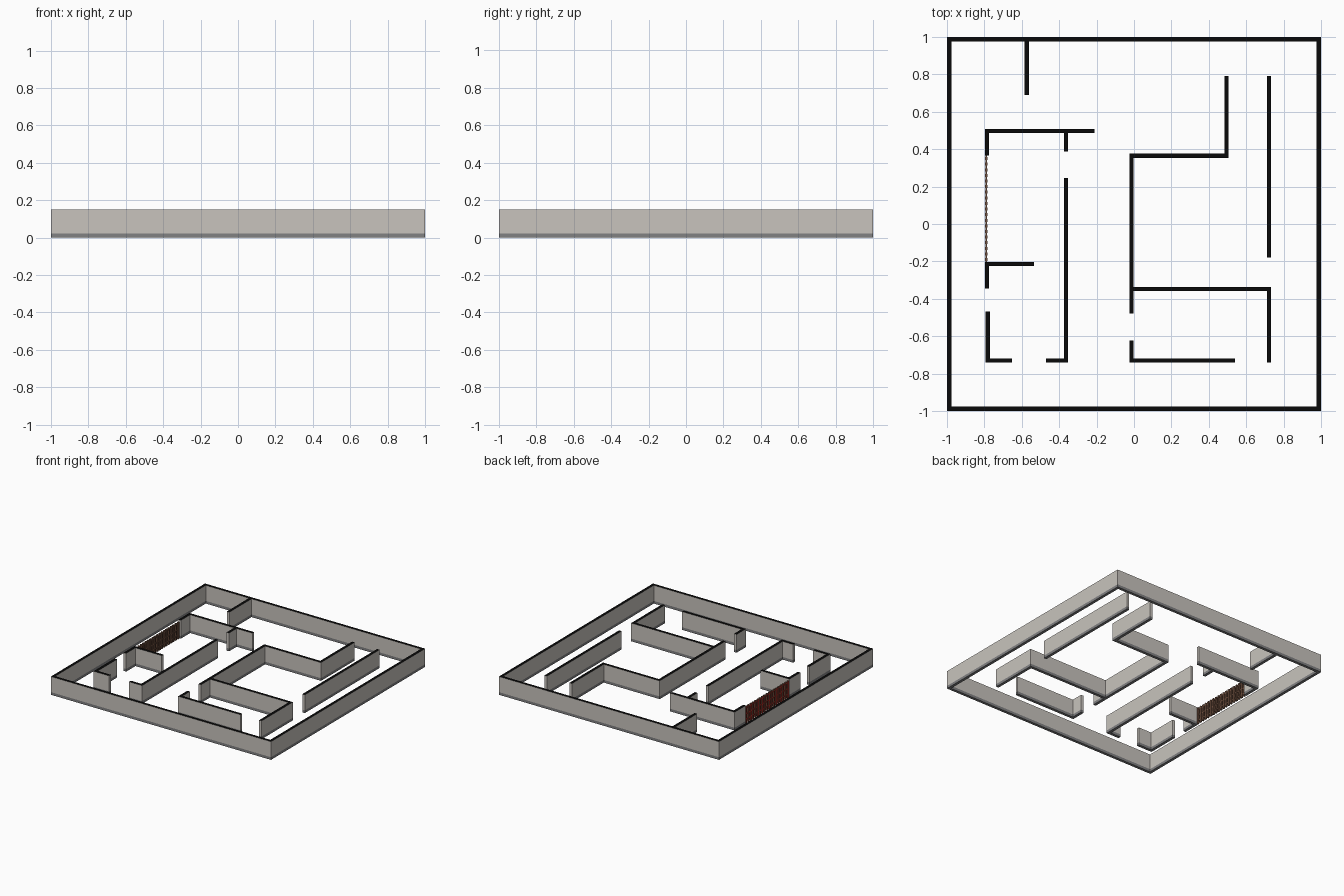
import bpy, bmesh
from mathutils import Vector

if "Cube" in bpy.data.objects:
    bpy.data.objects.remove(bpy.data.objects["Cube"])

H, BASE, T = 0.15, 0.022, 0.023   # wall height, skirting height, thickness


def material(name, rgb):
    m = bpy.data.materials.new(name)
    m.diffuse_color = (*rgb, 1)
    m.use_nodes = True
    m.node_tree.nodes["Principled BSDF"].inputs["Base Color"].default_value = m.diffuse_color
    return m


plaster = material("warm grey plaster", (0.58, 0.55, 0.51))
skirting = material("grey skirting", (0.22, 0.22, 0.225))
cap = material("black cap", (0.003, 0.003, 0.003))
red = material("red paint", (0.45, 0.03, 0.02))
brown = material("brown wood", (0.16, 0.08, 0.05))


def finish(name, bm, mats):
    bmesh.ops.recalc_face_normals(bm, faces=bm.faces)
    me = bpy.data.meshes.new(name)
    bm.to_mesh(me)
    bm.free()
    for m in mats:
        me.materials.append(m)
    ob = bpy.data.objects.new(name, me)
    bpy.context.collection.objects.link(ob)
    return ob


def wall(name, path, closed=False):
    """Mitred wall along a centre line: skirting band, plaster, black top."""
    pts = [Vector(p) for p in path]
    n = len(pts)
    bm = bmesh.new()
    rings = []
    for i, p in enumerate(pts):
        a = (p - pts[i - 1]).normalized() if closed or i > 0 else None
        b = (pts[(i + 1) % n] - p).normalized() if closed or i < n - 1 else None
        a, b = a or b, b or a
        na, nb = Vector((-a.y, a.x)), Vector((-b.y, b.x))
        off = (na + nb) * (T / 2) / (1 + na.dot(nb))
        sides = [(p + off, z) for z in (0, BASE, H)]
        sides += [(p - off, z) for z in (H, BASE, 0)]
        rings.append([bm.verts.new((q.x, q.y, z)) for q, z in sides])
    mat_of = (1, 0, 2, 0, 1, 1)
    for i in range(n if closed else n - 1):
        r, s = rings[i], rings[(i + 1) % n]
        for k in range(6):
            j = (k + 1) % 6
            f = bm.faces.new((r[k], r[j], s[j], s[k]))
            f.material_index = mat_of[k]
    if not closed:
        for r in (rings[0], rings[-1]):
            bm.faces.new((r[0], r[1], r[4], r[5])).material_index = 1
            bm.faces.new((r[1], r[2], r[3], r[4])).material_index = 0
    return finish(name, bm, (plaster, skirting, cap))


# Outer enclosure
e = 1 - T / 2
wall("outer_wall", [(-e, -e), (e, -e), (e, e), (-e, e)], closed=True)

# Inner partitions (centre lines)
wall("north_stub", [(-0.573, 0.98), (-0.573, 0.69)])
wall("west_room_north", [(-0.786, 0.365), (-0.786, 0.497), (-0.21, 0.497)])
wall("west_room_door_stub", [(-0.364, 0.487), (-0.364, 0.388)])
wall("west_room_east", [(-0.364, 0.245), (-0.364, -0.73), (-0.47, -0.73)])
wall("west_room_divider", [(-0.535, -0.214), (-0.786, -0.214), (-0.786, -0.345)])
wall("west_room_corner", [(-0.782, -0.467), (-0.782, -0.73), (-0.652, -0.73)])
wall("centre_wall", [(-0.013, -0.478), (-0.013, 0.365), (0.495, 0.365), (0.495, 0.79)])
wall("east_wall", [(0.722, 0.79), (0.722, -0.18)])
wall("south_room_north", [(-0.002, -0.348), (0.722, -0.348), (0.722, -0.74)])
wall("south_room_corner", [(-0.013, -0.622), (-0.013, -0.73), (0.54, -0.73)])


# Slatted fence between the two west room walls
def add_box(bm, lo, hi):
    vs = bmesh.ops.create_cube(bm, size=1)["verts"]
    for v in vs:
        v.co = Vector([lo[i] if v.co[i] < 0 else hi[i] for i in range(3)])


bm = bmesh.new()
y0, y1, count = -0.205, 0.365, 19
step = (y1 - y0) / count
for i in range(count):
    y = y0 + (i + 0.5) * step
    add_box(bm, (-0.796, y - 0.008, 0), (-0.784, y + 0.008, 0.138))
for z in (0.03, 0.075, 0.125):
    add_box(bm, (-0.793, y0, z - 0.005), (-0.787, y1, z + 0.005))
bm.normal_update()
for f in bm.faces:      # red outside, brown elsewhere
    f.material_index = 0 if f.normal.x < -0.5 else 1
finish("slatted_fence", bm, (red, brown))
